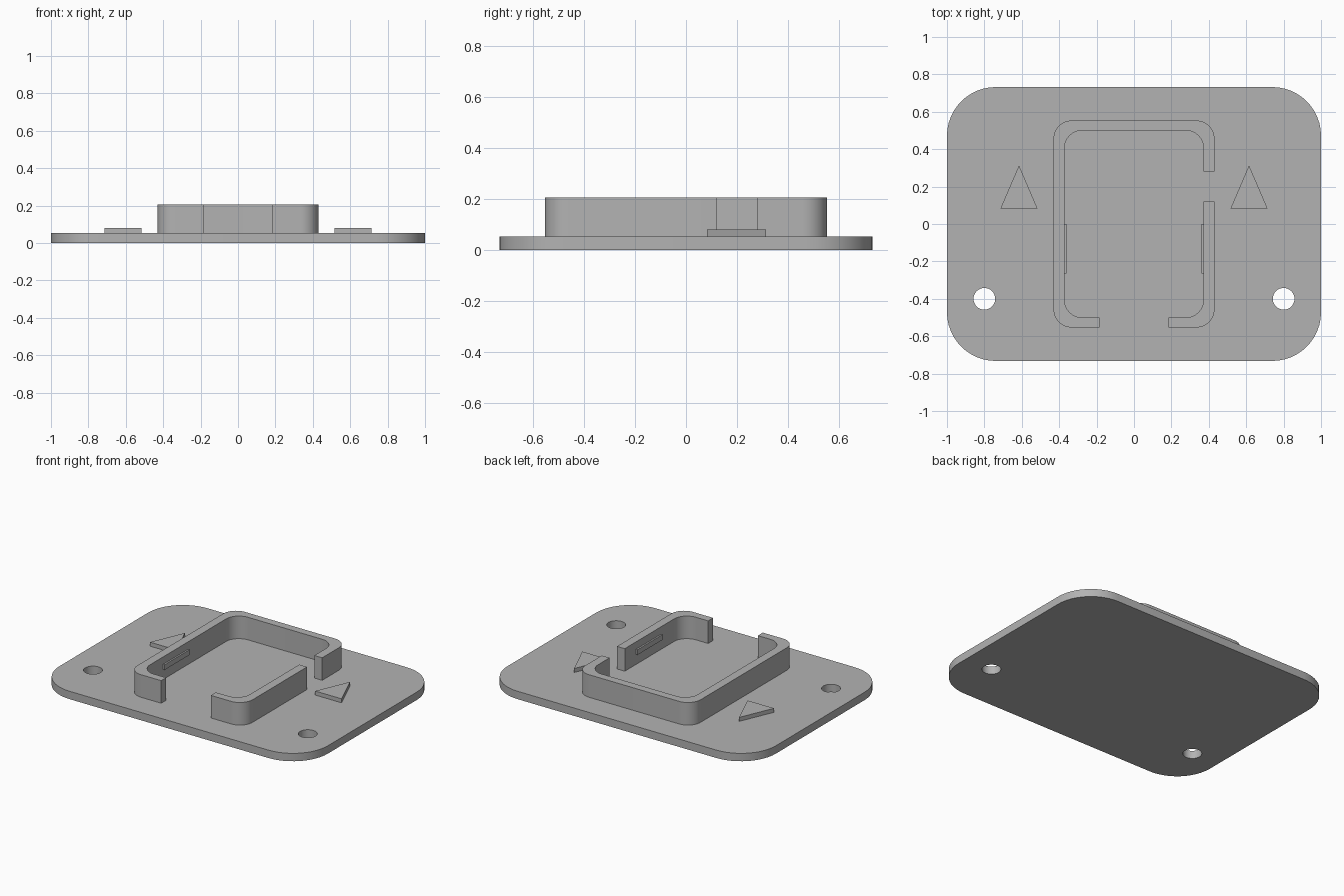
import bpy
import bmesh
from math import pi, cos, sin
from mathutils import Vector

if "Cube" in bpy.data.objects:
    bpy.data.objects.remove(bpy.data.objects["Cube"])

BASE_TOP = 0.053
WALL_TOP = 0.205
OUT_X, OUT_Y, IN_X, IN_Y = 0.43, 0.553, 0.372, 0.50
CORNER = 0.095

grey = bpy.data.materials.new("Plain grey")
grey.use_nodes = True
colour = (0.45, 0.45, 0.45, 1)
grey.diffuse_color = colour
grey.node_tree.nodes["Principled BSDF"].inputs["Base Color"].default_value = colour


def arc(cx, cy, r, start, end, steps=12):
    """Points along a circular arc."""
    angles = [start + (end - start) * i / steps for i in range(steps + 1)]
    return [(cx + r * cos(a), cy + r * sin(a)) for a in angles]


def rounded_rect(hx, hy, r):
    """Outline of a centred rectangle with round corners."""
    pts = []
    for i, (sx, sy) in enumerate([(1, 1), (-1, 1), (-1, -1), (1, -1)]):
        pts += arc(sx * (hx - r), sy * (hy - r), r, i * pi / 2, (i + 1) * pi / 2)
    return pts


def prism(name, outline, z0, z1):
    """Upright solid from a flat outline."""
    bm = bmesh.new()
    face = bm.faces.new([bm.verts.new((x, y, z0)) for x, y in outline])
    top = bmesh.ops.extrude_face_region(bm, geom=[face])["geom"]
    verts = [v for v in top if isinstance(v, bmesh.types.BMVert)]
    bmesh.ops.translate(bm, verts=verts, vec=Vector((0, 0, z1 - z0)))
    bmesh.ops.recalc_face_normals(bm, faces=bm.faces)
    mesh = bpy.data.meshes.new(name)
    bm.to_mesh(mesh)
    bm.free()
    mesh.materials.append(grey)
    obj = bpy.data.objects.new(name, mesh)
    bpy.context.collection.objects.link(obj)
    return obj


def box(name, x0, x1, y0, y1, z0, z1):
    return prism(name, [(x0, y0), (x1, y0), (x1, y1), (x0, y1)], z0, z1)


def cut(obj, cutter):
    """Subtract a cutter, then remove it."""
    mod = obj.modifiers.new("Cut", "BOOLEAN")
    mod.operation = "DIFFERENCE"
    mod.solver = "EXACT"
    mod.object = cutter
    bpy.context.view_layer.objects.active = obj
    bpy.ops.object.modifier_apply(modifier=mod.name)
    bpy.data.objects.remove(cutter)


def smooth(obj):
    bpy.ops.object.select_all(action="DESELECT")
    obj.select_set(True)
    bpy.context.view_layer.objects.active = obj
    bpy.ops.object.shade_smooth_by_angle(angle=pi / 6)


# Base plate with two mounting holes
base = prism("base_plate", rounded_rect(1, 0.732, 0.26), 0, BASE_TOP)
for side in (-1, 1):
    hole = arc(side * 0.8, -0.4, 0.058, 0, 2 * pi, 32)[:-1]
    cut(base, prism("hole_cutter", hole, -0.1, 0.2))
smooth(base)

# Holder wall with a front opening and a side slot
wall = prism("holder_wall", rounded_rect(OUT_X, OUT_Y, CORNER), BASE_TOP, WALL_TOP)
cut(wall, prism("inner_cutter", rounded_rect(IN_X, IN_Y, CORNER), 0, 0.3))
cut(wall, box("front_cutter", -0.185, 0.185, -0.7, -0.4, 0, 0.3))
cut(wall, box("side_cutter", 0.3, 0.5, 0.12, 0.281, 0, 0.3))
smooth(wall)

# Snap ridges on the inner walls and raised triangular arrows
for side, label in ((-1, "right"), (1, "left")):
    x0, x1 = sorted((side * 0.361, side * (IN_X + 0.01)))
    box(label + "_snap_ridge", x0, x1, -0.265, 0, 0.12, 0.155)
    cx = side * 0.615
    prism(label + "_arrow", [(cx - 0.099, 0.083), (cx + 0.099, 0.083), (cx, 0.313)],
          BASE_TOP, 0.08)
